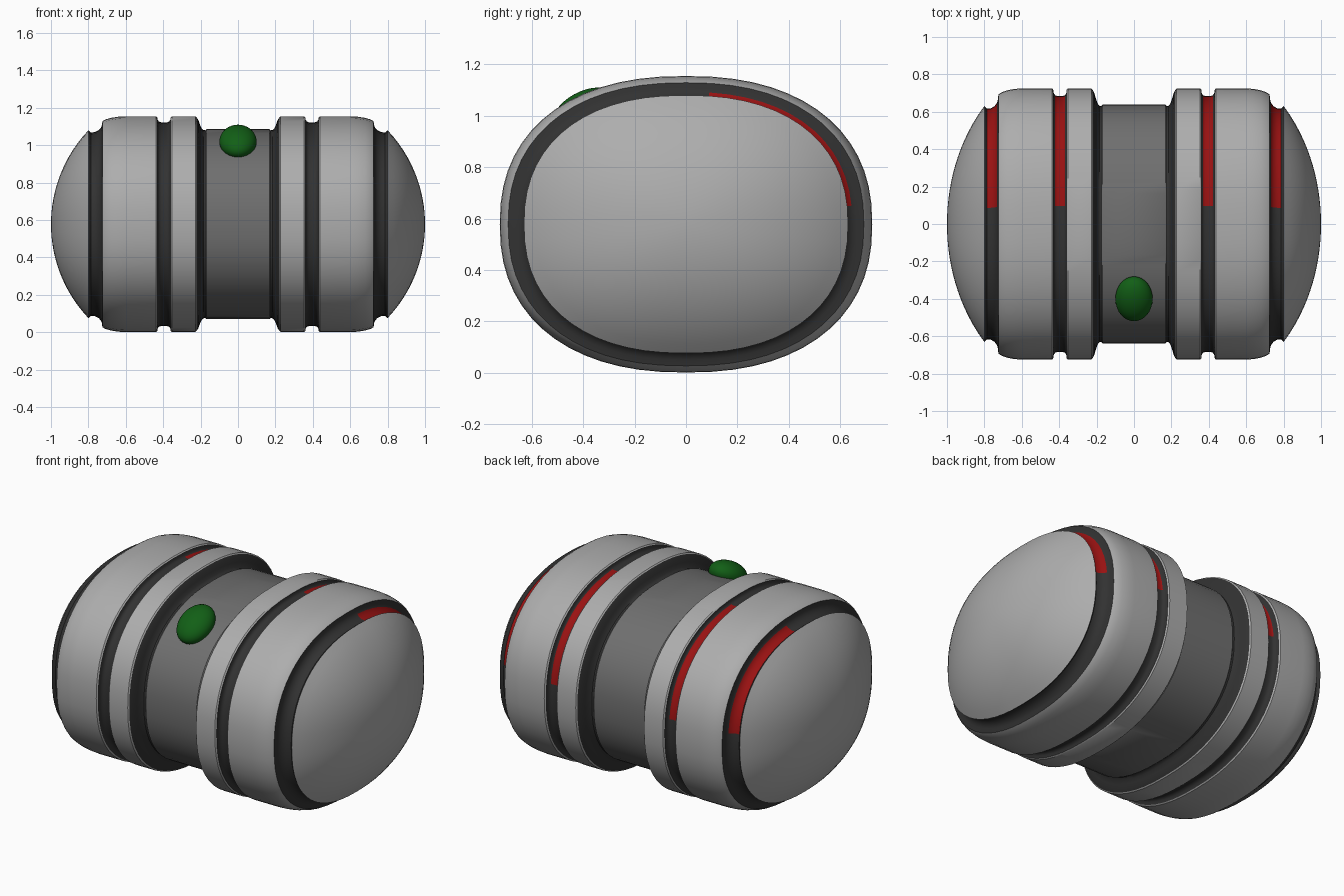
import bpy, bmesh, math
from mathutils import Vector, Matrix

if "Cube" in bpy.data.objects:
    bpy.data.objects.remove(bpy.data.objects["Cube"], do_unlink=True)

HALF_Y, HALF_Z, MID_Z = 0.725, 0.577, 0.578
SEGMENTS = 60
POWER = 2 / 2.3


def material(name, color):
    mat = bpy.data.materials.new(name)
    mat.use_nodes = True
    mat.diffuse_color = (*color, 1)
    mat.node_tree.nodes["Principled BSDF"].inputs["Base Color"].default_value = (*color, 1)
    return mat


light_grey = material("light grey", (0.42, 0.42, 0.42))
mid_grey = material("mid grey", (0.16, 0.16, 0.16))
dark_grey = material("dark grey", (0.032, 0.032, 0.032))
red = material("red", (0.32, 0.006, 0.006))
green = material("green", (0.006, 0.115, 0.008))


def oval_point(x, scale, step):
    """Point on the rounded oval cross-section."""
    a = 2 * math.pi * step / SEGMENTS
    c, s = math.cos(a), math.sin(a)
    y = math.copysign(abs(c) ** POWER, c) * HALF_Y * scale
    z = math.copysign(abs(s) ** POWER, s) * HALF_Z * scale
    return Vector((x, y, MID_Z + z))


def finish(obj, angle=40):
    bpy.ops.object.select_all(action="DESELECT")
    obj.select_set(True)
    bpy.context.view_layer.objects.active = obj
    bpy.ops.object.shade_smooth_by_angle(angle=math.radians(angle))


def loft(name, profile, mats, side=1, lamp=None, tip=None):
    """Sweep (x, scale) profile points round the oval; lamp = x range painted red."""
    bm = bmesh.new()
    rings = [[bm.verts.new(oval_point(side * x, f, i)) for i in range(SEGMENTS)]
             for x, f in profile]
    for k in range(len(rings) - 1):
        mid_x = (profile[k][0] + profile[k + 1][0]) / 2
        for i in range(SEGMENTS):
            j = (i + 1) % SEGMENTS
            quad = [rings[k][i], rings[k][j], rings[k + 1][j], rings[k + 1][i]]
            face = bm.faces.new(quad if side < 0 else quad[::-1])
            # lamps fill the upper rear quarter of the groove
            if lamp and lamp[0] < mid_x < lamp[1] and 1 <= i < SEGMENTS // 4 - 1:
                face.material_index = 1
    if tip is not None:
        end = bm.verts.new((side * tip, 0, MID_Z))
        for i in range(SEGMENTS):
            tri = [rings[-1][i], rings[-1][(i + 1) % SEGMENTS], end]
            bm.faces.new(tri if side < 0 else tri[::-1])
    # outward check on the first band
    bm.normal_update()
    face = max(bm.faces, key=lambda f: abs(f.normal.z))
    if face.normal.z * (face.calc_center_median().z - MID_Z) < 0:
        bmesh.ops.reverse_faces(bm, faces=bm.faces[:])
    mesh = bpy.data.meshes.new(name)
    bm.to_mesh(mesh)
    bm.free()
    for m in mats:
        mesh.materials.append(m)
    obj = bpy.data.objects.new(name, mesh)
    bpy.context.collection.objects.link(obj)
    finish(obj)
    return obj


# Waist barrel
loft("waist", [(-0.175, 0.87), (-0.168, 0.88), (0.168, 0.88), (0.175, 0.87)], [mid_grey])

# Cap section is a shallow circular arc
CAP_X, CAP_F = 0.80, 0.87
rise, reach = 1 - CAP_X, CAP_F * HALF_Z
radius = (reach ** 2 + rise ** 2) / (2 * rise)
cap = []
for k in range(14):
    r = reach * (1 - k / 14)
    cap.append((1 - radius + math.sqrt(radius ** 2 - r ** 2), r / HALF_Z))

for side, label in ((1, "left"), (-1, "right")):
    loft(label + "_waist_flare",
         [(0.175, 0.87), (0.185, 0.872), (0.195, 0.89), (0.204, 0.925), (0.212, 0.965), (0.222, 0.99)],
         [dark_grey], side)
    loft(label + "_inner_ring",
         [(0.222, 0.99), (0.228, 1), (0.353, 1), (0.36, 0.99)], [light_grey], side)
    loft(label + "_inner_groove",
         [(0.36, 0.99), (0.362, 0.965), (0.369, 0.95), (0.38, 0.943), (0.41, 0.943),
          (0.422, 0.95), (0.429, 0.965), (0.432, 0.99)],
         [dark_grey, red], side, lamp=(0.368, 0.423))
    loft(label + "_outer_ring",
         [(0.432, 0.99), (0.438, 1), (0.6, 1), (0.64, 0.996), (0.68, 0.985),
          (0.71, 0.97), (0.725, 0.955)], [light_grey], side)
    loft(label + "_outer_groove",
         [(0.725, 0.955), (0.728, 0.915), (0.733, 0.893), (0.745, 0.87), (0.765, 0.853),
          (0.786, 0.85), (0.8, 0.87)],
         [dark_grey, red], side, lamp=(0.732, 0.787))
    loft(label + "_end_cap", cap, [light_grey], side, tip=1)

# Flattened button resting on the upper front of the waist
bpy.ops.mesh.primitive_uv_sphere_add(segments=32, ring_count=16, radius=1)
button = bpy.context.object
button.name = "button"
button.data.transform(Matrix.Translation((0, -0.4, 1.02))
                      @ Matrix.Rotation(math.radians(29), 4, "X")
                      @ Matrix.Diagonal((0.1, 0.131, 0.073, 1)))
button.data.materials.append(green)
finish(button, 60)
